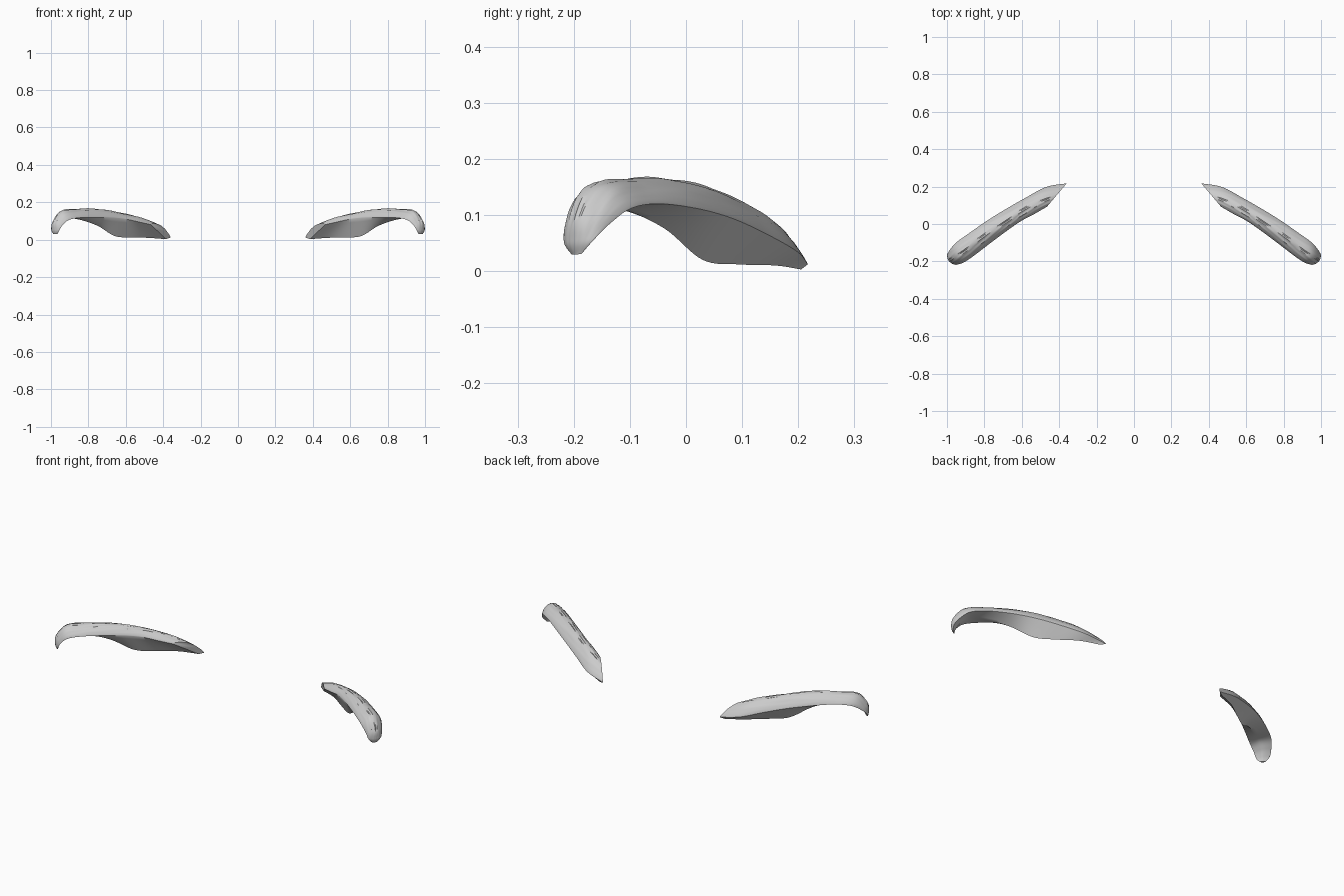
import bpy, bmesh, math, random
from mathutils import Vector

if "Cube" in bpy.data.objects:
    bpy.data.objects.remove(bpy.data.objects["Cube"])

# Stations from inner cut to curled outer tip:
# back edge xyz, front edge xyz, underside keel xyz, outward bulge, upward bulge
STATIONS = [
    (.360, .217, .012, .465, .093, .080, .385, .205, .003, 0, .030),
    (.470, .198, .035, .530, .055, .095, .480, .160, .010, 0, .043),
    (.580, .140, .068, .600, .018, .110, .570, .095, .012, 0, .044),
    (.685, .080, .095, .675, -.033, .118, .660, .030, .020, 0, .047),
    (.785, .018, .112, .765, -.100, .120, .752, -.037, .075, 0, .049),
    (.880, -.048, .120, .850, -.165, .117, .855, -.108, .109, 0, .045),
    (.948, -.097, .112, .905, -.203, .105, .915, -.150, .112, .022, .045),
    (.982, -.135, .085, .938, -.215, .078, .950, -.172, .083, .030, .018),
    (.998, -.165, .055, .955, -.217, .050, .967, -.187, .052, .014, .002),
    (.988, -.186, .031, .966, -.204, .030, .974, -.193, .030, .004, -.001),
]
ROWS, TOP, UNDER = 72, 24, 5


def sample(u):
    """Smooth spline through the stations."""
    n = len(STATIONS)
    f = u * (n - 1)
    i = min(int(f), n - 2)
    t = f - i
    p = [STATIONS[min(max(i + k, 0), n - 1)] for k in (-1, 0, 1, 2)]
    return [.5 * (2 * b + (c - a) * t + (2 * a - 5 * b + 4 * c - d) * t * t
                  + (3 * b - a - 3 * c + d) * t ** 3) for a, b, c, d in zip(*p)]


def section(u, strands):
    """Closed cross-section: hairy top, undercut front face, smooth back face."""
    s = sample(u)
    back, front, keel = Vector(s[0:3]), Vector(s[3:6]), Vector(s[6:9])
    bulge = Vector((.85 * s[9], -.53 * s[9], s[10]))
    pts = []
    for j in range(TOP + 1):
        t = .5 - .5 * math.cos(math.pi * j / TOP)
        wave = strands[j] * math.sin(23 * u + 900 * strands[j])
        arch = math.sin(math.pi * t) ** .7 * (1 + wave)
        pts.append(back.lerp(front, t) + bulge * arch)
    pts += [front.lerp(keel, j / UNDER) for j in range(1, UNDER + 1)]
    pts += [keel.lerp(back, j / UNDER) for j in range(1, UNDER)]
    return pts


def brow(name, side):
    random.seed(4)
    strands = [random.uniform(-.08, .08) for _ in range(TOP + 1)]
    bm = bmesh.new()
    rings = []
    for i in range(ROWS + 1):
        rings.append([bm.verts.new((side * p.x, p.y, p.z))
                      for p in section(i / ROWS, strands)])
    n = len(rings[0])
    for a, b in zip(rings, rings[1:]):
        for j in range(n):
            k = (j + 1) % n
            bm.faces.new((a[j], a[k], b[k], b[j]))
    # flat inner cut and small outer tip
    bm.faces.new(rings[0])
    bm.faces.new(rings[-1])
    bmesh.ops.recalc_face_normals(bm, faces=bm.faces)
    mesh = bpy.data.meshes.new(name)
    bm.to_mesh(mesh)
    bm.free()
    ob = bpy.data.objects.new(name, mesh)
    bpy.context.collection.objects.link(ob)
    bpy.ops.object.select_all(action='DESELECT')
    ob.select_set(True)
    bpy.context.view_layer.objects.active = ob
    bpy.ops.object.shade_smooth_by_angle(angle=math.radians(40))


# Mirrored pair
brow("right_eyebrow", 1)
brow("left_eyebrow", -1)
